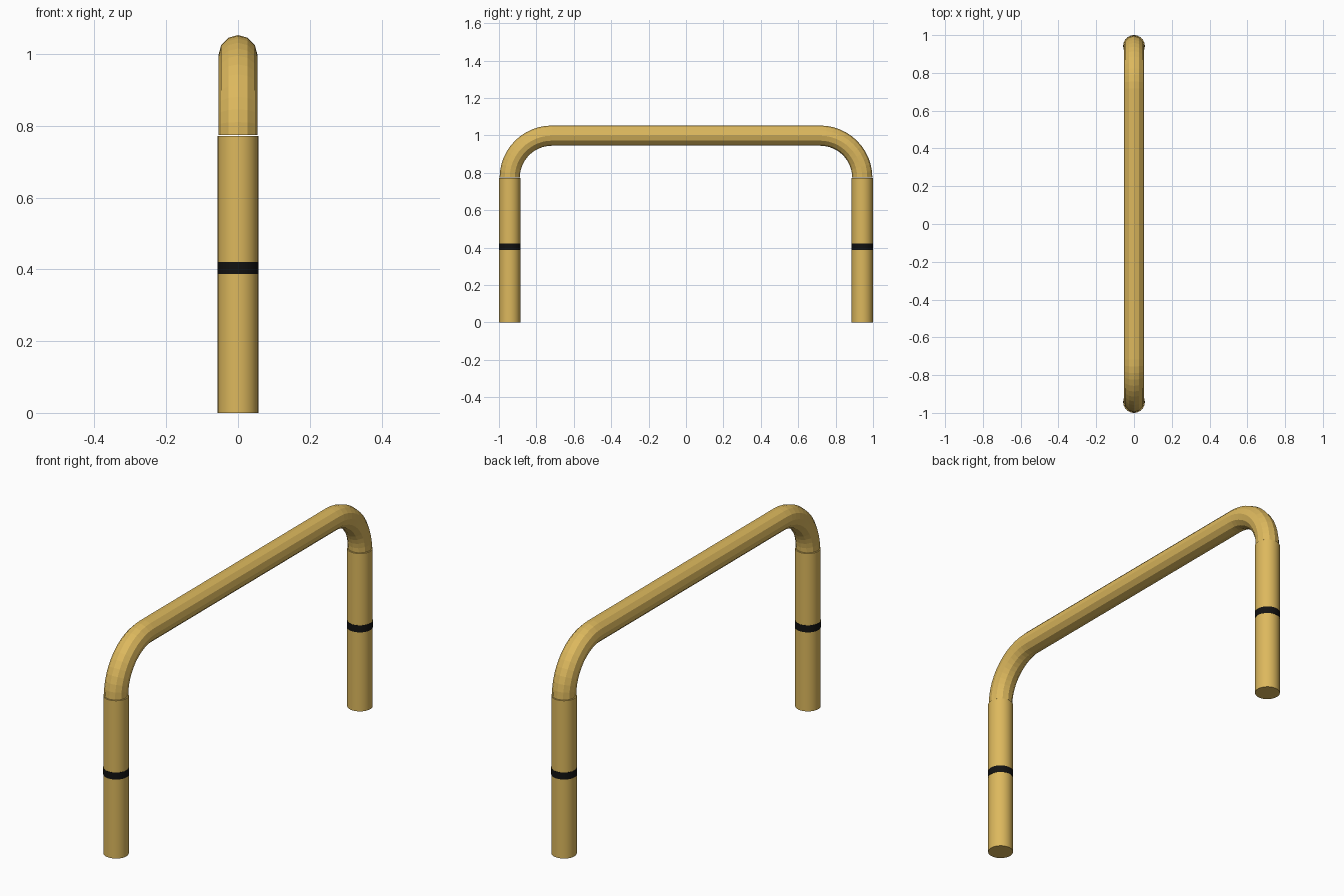
import bpy, bmesh
from math import sin, cos, pi, radians

if "Cube" in bpy.data.objects:
    bpy.data.objects.remove(bpy.data.objects["Cube"])

LEG_Y, LEG_TOP = 0.9425, 0.772
TUBE_R, TUBE_Z, BEND_R = 0.054, 0.999, 0.225


def material(name, rgb):
    m = bpy.data.materials.new(name)
    m.diffuse_color = (*rgb, 1)
    m.use_nodes = True
    m.node_tree.nodes["Principled BSDF"].inputs["Base Color"].default_value = m.diffuse_color
    return m


yellow = material("yellow_paint", (0.72, 0.48, 0.11))
black = material("black_band", (0.006, 0.006, 0.006))


def cylinder(name, r, z0, z1, y, mat):
    bpy.ops.mesh.primitive_cylinder_add(vertices=32, radius=r, depth=z1 - z0,
                                        location=(0, y, (z0 + z1) / 2))
    ob = bpy.context.object
    ob.name = name
    ob.data.materials.append(mat)
    bpy.ops.object.shade_smooth_by_angle(angle=radians(40))
    return ob


# Legs with their dark bands
for side, s in (("front", -1), ("back", 1)):
    cylinder(side + "_leg", 0.0565, 0, LEG_TOP, s * LEG_Y, yellow)
    cylinder(side + "_leg_band", 0.0575, 0.387, 0.421, s * LEG_Y, black)

# Bent top rail: 12-sided section swept along two quarter bends
SIDES, STEPS = 12, 12
stations = []
for s in (-1, 1):
    arc = []
    for i in range(STEPS + 1):
        a = pi / 2 * i / STEPS
        y = s * (LEG_Y - BEND_R + BEND_R * cos(a))
        z = TUBE_Z - BEND_R + BEND_R * sin(a)
        arc.append((y, z, s * cos(a), sin(a)))
    stations += arc if s < 0 else arc[::-1]

bm = bmesh.new()
rings = []
for y, z, ny, nz in stations:
    ring = []
    for k in range(SIDES):
        t = 2 * pi * k / SIDES
        d = TUBE_R * cos(t)
        ring.append(bm.verts.new((TUBE_R * sin(t), y + ny * d, z + nz * d)))
    rings.append(ring)
for a, b in zip(rings, rings[1:]):
    for k in range(SIDES):
        n = (k + 1) % SIDES
        bm.faces.new((a[k], a[n], b[n], b[k]))
bm.faces.new(rings[0])
bm.faces.new(rings[-1])
bmesh.ops.recalc_face_normals(bm, faces=bm.faces)
me = bpy.data.meshes.new("top_rail")
bm.to_mesh(me)
bm.free()
me.materials.append(yellow)
rail = bpy.data.objects.new("top_rail", me)
bpy.context.collection.objects.link(rail)
